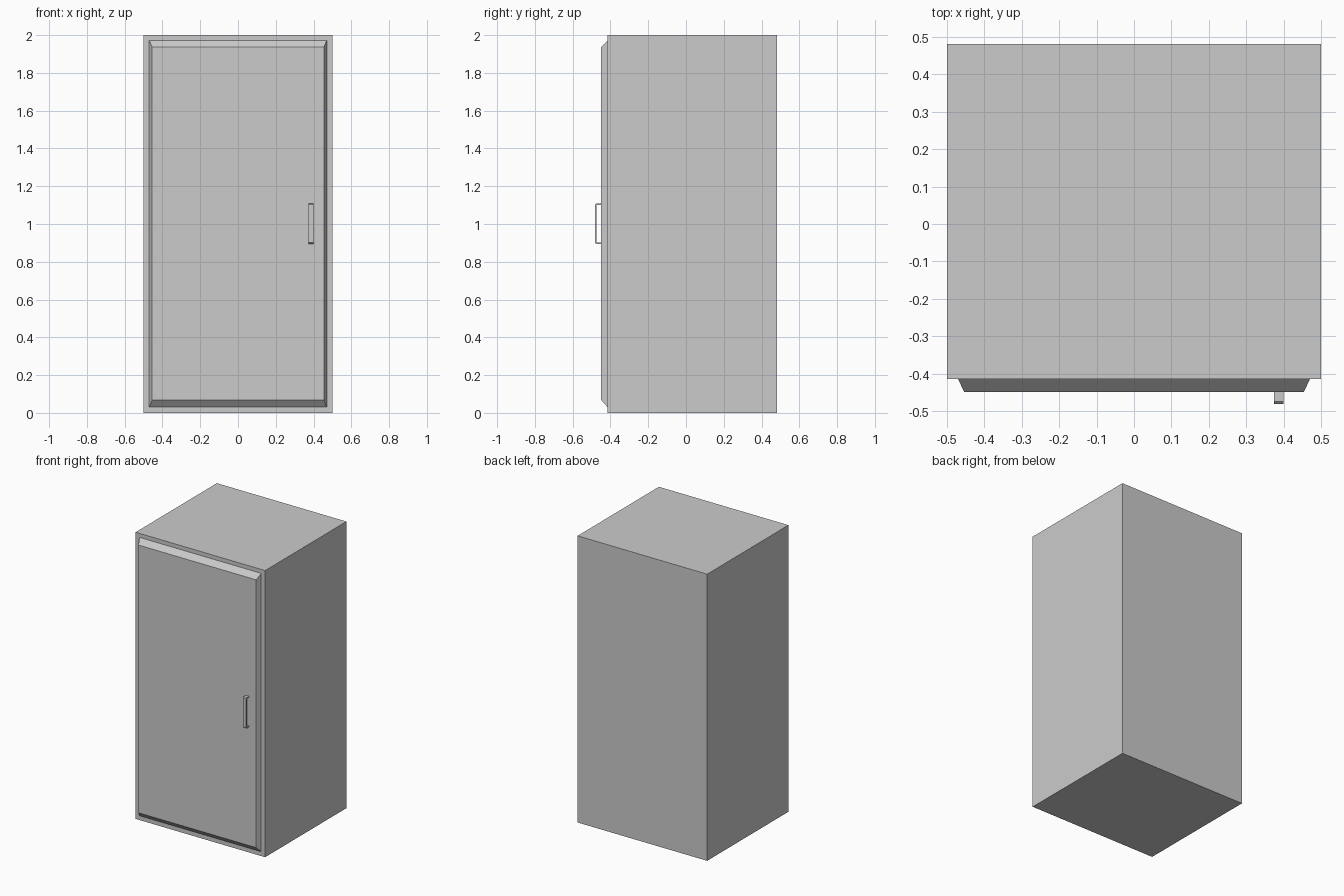
import bpy, bmesh

if "Cube" in bpy.data.objects:
    bpy.data.objects.remove(bpy.data.objects["Cube"])

def new_object(name, bm):
    bmesh.ops.recalc_face_normals(bm, faces=bm.faces)
    mesh = bpy.data.meshes.new(name)
    bm.to_mesh(mesh)
    bm.free()
    obj = bpy.data.objects.new(name, mesh)
    bpy.context.collection.objects.link(obj)
    return obj

def tapered_box(name, back, front):
    """Join two rectangles (half width, z low, z high, y) into a closed solid."""
    bm = bmesh.new()
    rings = []
    for w, z0, z1, y in (back, front):
        rings.append([bm.verts.new((x, y, z)) for x, z in
                      ((-w, z0), (w, z0), (w, z1), (-w, z1))])
    for ring in rings:
        bm.faces.new(ring)
    for i in range(4):
        j = (i + 1) % 4
        bm.faces.new((rings[0][i], rings[0][j], rings[1][j], rings[1][i]))
    return new_object(name, bm)

def extruded_profile(name, points, x0, x1):
    """Extrude a closed (y, z) profile along x."""
    bm = bmesh.new()
    face = bm.faces.new([bm.verts.new((x0, y, z)) for y, z in points])
    result = bmesh.ops.extrude_face_region(bm, geom=[face])
    verts = [g for g in result["geom"] if isinstance(g, bmesh.types.BMVert)]
    bmesh.ops.translate(bm, verts=verts, vec=(x1 - x0, 0, 0))
    return new_object(name, bm)

BODY_FRONT, DOOR_FRONT, DEPTH = -0.415, -0.449, 0.481

# Cabinet body
tapered_box("cabinet_body", (0.5, 0, 2, DEPTH), (0.5, 0, 2, BODY_FRONT))

# Raised door with sloped edges
tapered_box("door", (0.47, 0.03, 1.972, BODY_FRONT), (0.454, 0.068, 1.936, DOOR_FRONT))

# C-shaped pull handle with chamfered outer corners, mirrored about mid height
mid, half = 1.002, 0.107
lower = [(DOOR_FRONT, -half + 0.008), (DOOR_FRONT, -half),
         (-DEPTH + 0.006, -half), (-DEPTH, -half + 0.006)]
inner = [(-DEPTH + 0.007, half - 0.008), (-DEPTH + 0.007, -half + 0.008)]
upper = [(y, -z) for y, z in reversed(lower)]
profile = [(y, z + mid) for y, z in lower + upper + inner]
extruded_profile("door_handle", profile, 0.374, 0.4)
